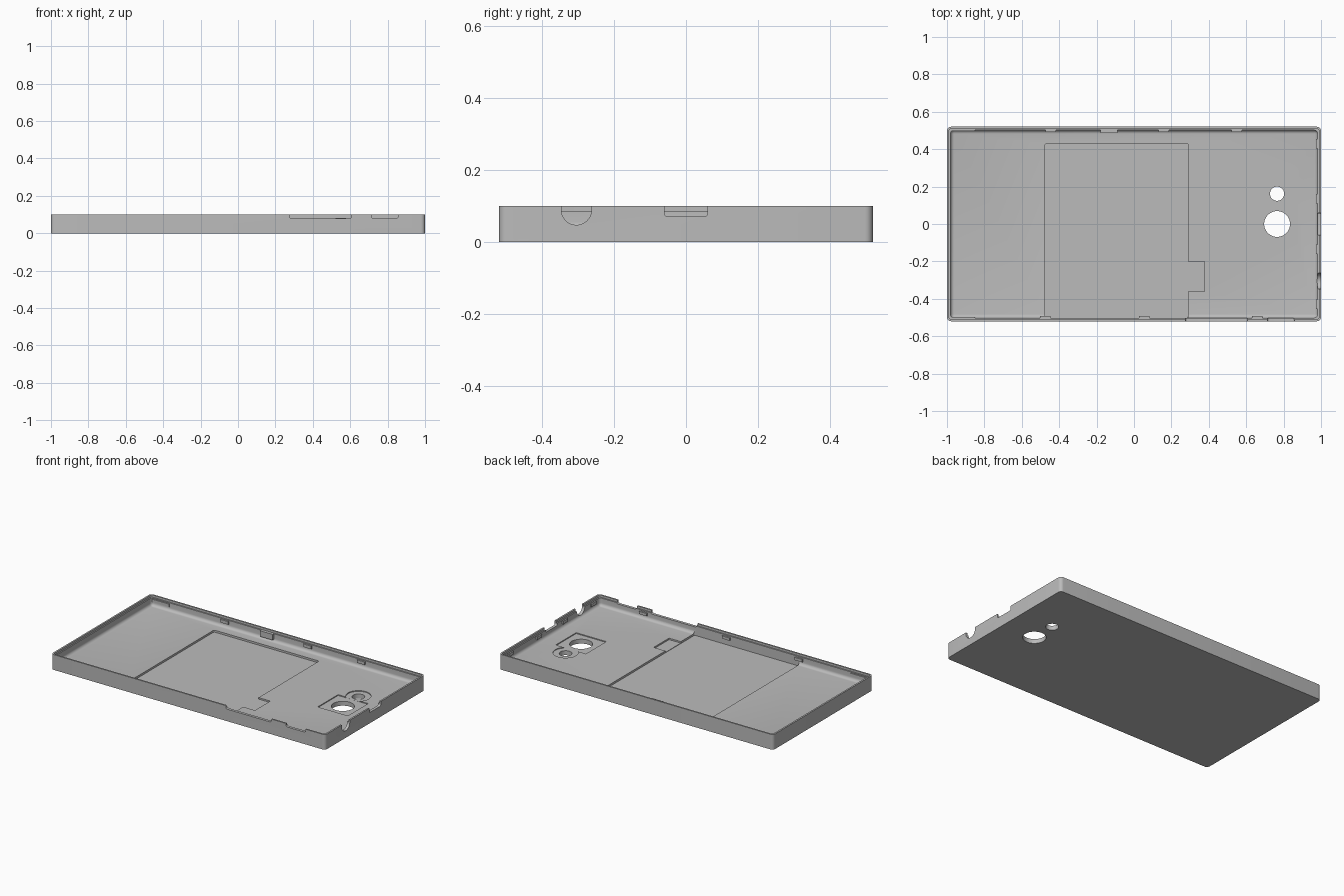
import bpy, bmesh, math
from mathutils import Vector

if "Cube" in bpy.data.objects:
    bpy.data.objects.remove(bpy.data.objects["Cube"], do_unlink=True)

grey = bpy.data.materials.new("plain_grey")
grey.use_nodes = True
grey.diffuse_color = (0.5, 0.5, 0.5, 1)
grey.node_tree.nodes["Principled BSDF"].inputs["Base Color"].default_value = grey.diffuse_color


def finish(name, bm):
    bmesh.ops.recalc_face_normals(bm, faces=bm.faces)
    mesh = bpy.data.meshes.new(name)
    bm.to_mesh(mesh)
    bm.free()
    mesh.materials.append(grey)
    obj = bpy.data.objects.new(name, mesh)
    bpy.context.collection.objects.link(obj)
    return obj


def box(name, x, y, z, radius=0, axis=2, round_floor=False):
    """Box from three ranges, edges along one axis rounded."""
    bm = bmesh.new()
    bmesh.ops.create_cube(bm, size=1)
    for v in bm.verts:
        v.co = Vector([r[0] if c < 0 else r[1] for c, r in zip(v.co, (x, y, z))])

    def wanted(e):
        a, b = e.verts
        along = abs(a.co[axis] - b.co[axis]) > 1e-6
        low = max(a.co.z, b.co.z) < z[0] + 1e-6
        return along or (round_floor and low)

    if radius:
        bmesh.ops.bevel(bm, geom=[e for e in bm.edges if wanted(e)], offset=radius,
                        segments=6, profile=0.5, affect='EDGES')
    return finish(name, bm)


def cylinder(name, centre, radius, depth, axis="Z"):
    bm = bmesh.new()
    bmesh.ops.create_cone(bm, cap_ends=True, segments=64, radius1=radius, radius2=radius, depth=depth)
    obj = finish(name, bm)
    if axis == "X":
        obj.rotation_euler.y = math.pi / 2
    obj.location = centre
    return obj


def cut(target, cutter):
    cutter.hide_render = True
    bpy.context.view_layer.update()
    mod = target.modifiers.new("cut", 'BOOLEAN')
    mod.operation, mod.solver, mod.object = 'DIFFERENCE', 'EXACT', cutter
    bpy.context.view_layer.objects.active = target
    bpy.ops.object.modifier_apply(modifier=mod.name)
    bpy.data.objects.remove(cutter, do_unlink=True)


# Outer shell with rounded upright corners
shell = box("back_cover", (-1, 1), (-0.52, 0.52), (0, 0.1), 0.022)

# Inner cavity with a filleted floor, and the stepped rim
cut(shell, box("cavity", (-0.981, 0.981), (-0.502, 0.502), (0.035, 0.15), 0.02, round_floor=True))
cut(shell, box("rim_step", (-0.989, 0.989), (-0.51, 0.51), (0.086, 0.15), 0.014))

# Battery recess and its finger notch
cut(shell, box("battery_recess", (-0.476, 0.29), (-0.504, 0.43), (0.022, 0.075), 0.01))
cut(shell, box("finger_notch", (0.27, 0.376), (-0.36, -0.2), (0.025, 0.075)))

# Camera and flash seats with through holes
cut(shell, box("camera_seat", (0.655, 0.875), (-0.105, 0.107), (0.029, 0.06)))
cut(shell, cylinder("flash_seat", (0.765, 0.162, 0.0445), 0.075, 0.03))
cut(shell, cylinder("camera_hole", (0.765, 0, 0), 0.069, 0.2))
cut(shell, cylinder("flash_hole", (0.765, 0.162, 0), 0.038, 0.2))

# Side button openings
for x in ((0.275, 0.608), (0.713, 0.857)):
    cut(shell, box("button_opening", x, (-0.56, -0.49), (0.079, 0.15), 0.012, axis=1))

# Connector slot and audio jack notch in the end wall
cut(shell, box("connector_slot", (0.96, 1.05), (-0.06, 0.06), (0.071, 0.15), 0.008, axis=0))
cut(shell, cylinder("jack_round", (1, -0.305, 0.089), 0.042, 0.08, "X"))
cut(shell, box("jack_mouth", (0.96, 1.04), (-0.347, -0.263), (0.089, 0.15)))

# Snap clips along the long walls
for x in (-0.445, 0.16, 0.55):
    box("back_clip", (x - 0.028, x + 0.028), (0.492, 0.506), (0.062, 0.082))
box("back_latch", (-0.18, -0.088), (0.486, 0.506), (0.05, 0.088))
for x in (-0.475, 0.055, 0.66):
    box("front_clip", (x - 0.028, x + 0.028), (-0.506, -0.492), (0.06, 0.078))
for s in (-1, 1):
    box("corner_rib", (-0.984, -0.85), sorted((s * 0.506, s * 0.496)), (0.062, 0.08))

# Snap clips on the connector end wall
for y in (-0.43, -0.135, 0.135, 0.43):
    box("end_clip", (0.972, 0.985), (y - 0.025, y + 0.025), (0.062, 0.082))

# Smooth rounded corners, keep crisp edges
bpy.ops.object.select_all(action='DESELECT')
shell.select_set(True)
bpy.context.view_layer.objects.active = shell
bpy.ops.object.shade_smooth_by_angle(angle=math.radians(30))
